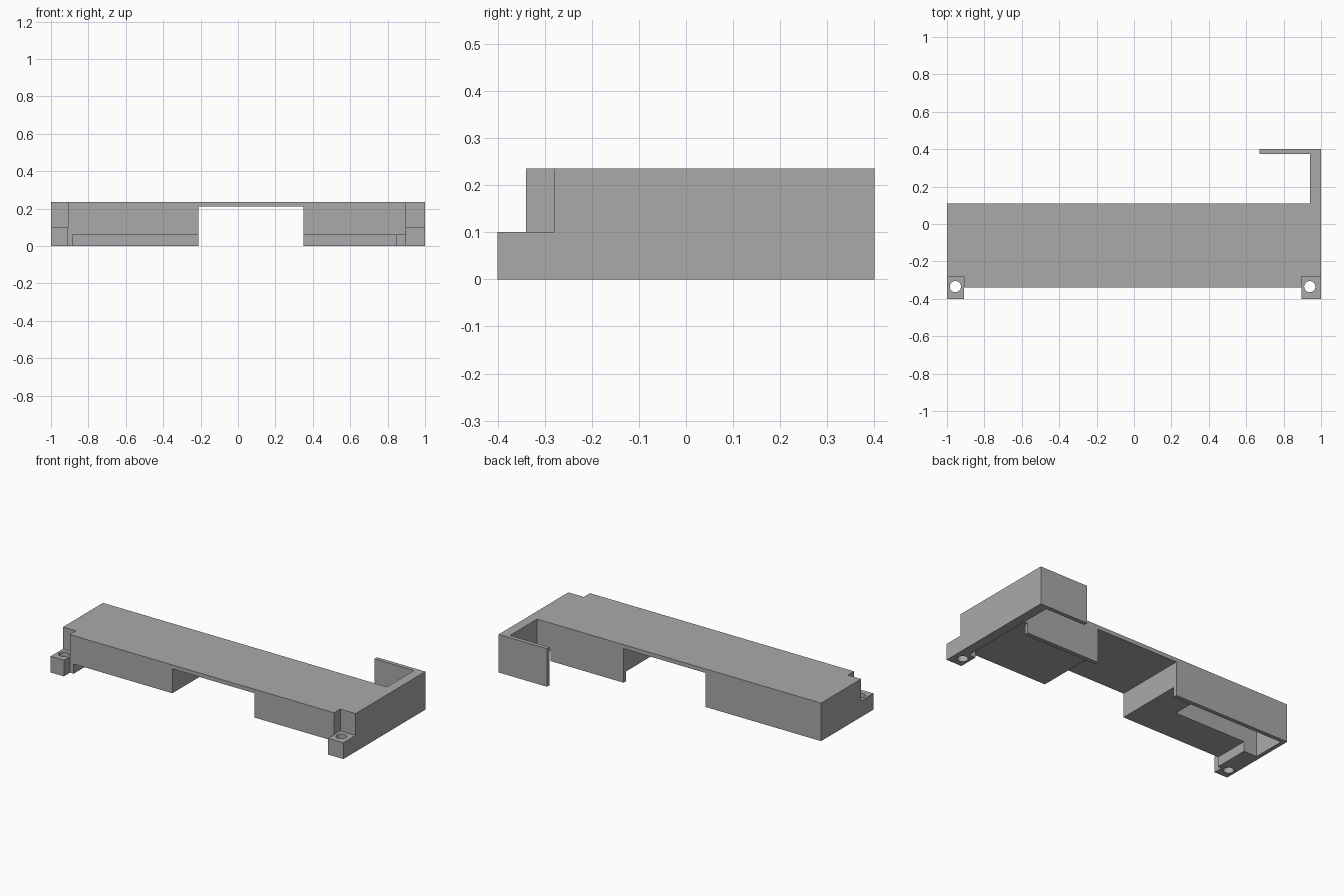
import bpy, bmesh
from mathutils import Matrix, Vector

if "Cube" in bpy.data.objects:
    bpy.data.objects.remove(bpy.data.objects["Cube"])

HEIGHT = 0.235
LIP = 0.06       # how far the walls drop below the solid underside
CEILING = 0.21   # underside of the top plate

grey = bpy.data.materials.new("plain_grey")
grey.use_nodes = True
colour = (0.4, 0.4, 0.4, 1)
grey.diffuse_color = colour
grey.node_tree.nodes["Principled BSDF"].inputs["Base Color"].default_value = colour


def finish(name, bm):
    bmesh.ops.recalc_face_normals(bm, faces=bm.faces)
    mesh = bpy.data.meshes.new(name)
    bm.to_mesh(mesh)
    bm.free()
    mesh.materials.append(grey)
    obj = bpy.data.objects.new(name, mesh)
    bpy.context.collection.objects.link(obj)
    return obj


def box(name, x, y, z):
    bm = bmesh.new()
    bmesh.ops.create_cube(bm, size=1)
    for v in bm.verts:
        v.co = [r[0] if c < 0 else r[1] for c, r in zip(v.co, (x, y, z))]
    return finish(name, bm)


def drill(name, x, y, radius):
    bm = bmesh.new()
    bmesh.ops.create_cone(bm, cap_ends=True, segments=32, radius1=radius,
                          radius2=radius, depth=1, matrix=Matrix.Translation((x, y, 0)))
    return finish(name, bm)


# Plan outline with two front tabs and the rear hook, extruded to full height
outline = [(-1, -.4), (-.91, -.4), (-.91, -.34), (.895, -.34), (.895, -.4), (1, -.4),
           (1, .4), (.67, .4), (.67, .375), (.94, .375), (.94, .11), (-1, .11)]
bm = bmesh.new()
face = bm.faces.new([bm.verts.new((x, y, 0)) for x, y in outline])
top = bmesh.ops.extrude_face_region(bm, geom=[face])["geom"]
bmesh.ops.translate(bm, vec=Vector((0, 0, HEIGHT)),
                    verts=[g for g in top if isinstance(g, bmesh.types.BMVert)])
bracket = finish("bracket", bm)

low = (-.1, LIP)
deep = (-.1, CEILING)
cutters = [
    # corner notches above the screw tabs
    box("right_notch", (-1.1, -.91), (-.5, -.28), (.1, .3)),
    box("left_notch", (.895, 1.1), (-.5, -.28), (.1, .3)),
    # passage under the top plate
    box("middle_gap", (-.21, .35), (-.5, .2), deep),
    # raised undersides, leaving the back lips
    box("right_undercut", (-.885, -.1), (-.5, .085), low),
    box("left_undercut", (.25, .895), (-.5, .085), low),
    box("left_back_gap", (.85, .94), (-.28, .2), low),
    # pocket in the underside
    box("pocket", (-.975, -.4), (-.12, .085), deep),
    # screw holes
    drill("right_hole", -.955, -.335, .03),
    drill("left_hole", .94, -.335, .03),
]

for cutter in cutters:
    cut = bracket.modifiers.new(cutter.name, "BOOLEAN")
    cut.operation = "DIFFERENCE"
    cut.solver = "EXACT"
    cut.object = cutter

# Bake the cuts and drop the cutters
graph = bpy.context.evaluated_depsgraph_get()
baked = bpy.data.meshes.new_from_object(bracket.evaluated_get(graph))
bracket.modifiers.clear()
bracket.data = baked
for cutter in cutters:
    bpy.data.objects.remove(cutter)

bpy.ops.object.select_all(action="DESELECT")
bpy.context.view_layer.objects.active = bracket
bracket.select_set(True)
bpy.ops.object.shade_smooth_by_angle()
